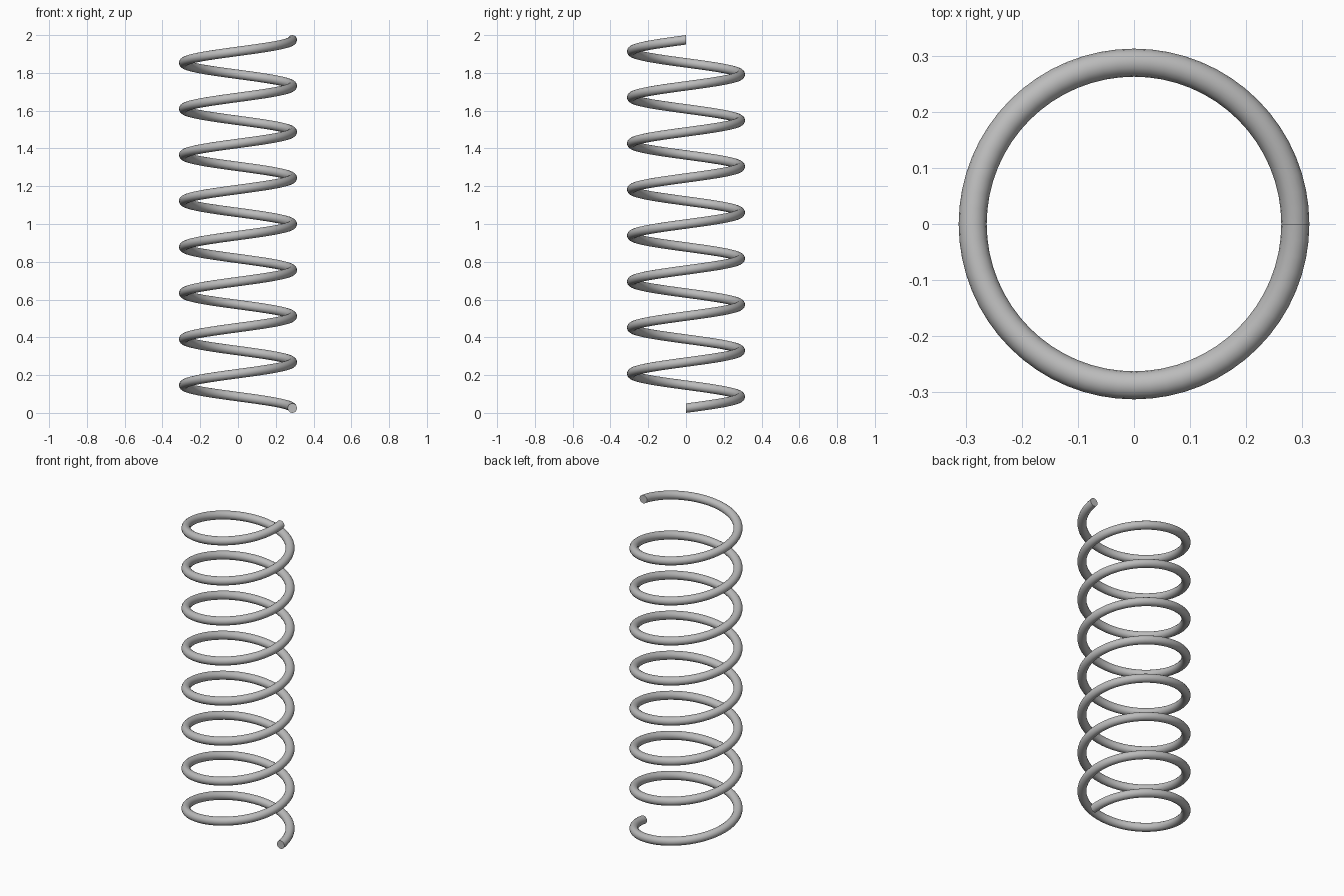
import bpy
import bmesh
from math import cos, sin, pi, radians

default = bpy.data.objects.get("Cube")
if default:
    bpy.data.objects.remove(default, do_unlink=True)

COIL_RADIUS = 0.2875
WIRE_RADIUS = 0.025
TURNS = 8
STEPS = 64 * TURNS
SIDES = 16
RISE = 2 - 2 * WIRE_RADIUS

# Steel colour
steel = bpy.data.materials.new("grey_steel")
steel.use_nodes = True
colour = (0.5, 0.5, 0.5, 1)
steel.diffuse_color = colour
bsdf = next(n for n in steel.node_tree.nodes if n.type == 'BSDF_PRINCIPLED')
bsdf.inputs["Base Color"].default_value = colour

bm = bmesh.new()


def wire_ring(step):
    """Upright circular section of the wire, at one step along the coil."""
    turn = 2 * pi * TURNS * step / STEPS
    height = WIRE_RADIUS + RISE * step / STEPS
    ring = []
    for i in range(SIDES):
        a = 2 * pi * i / SIDES
        r = COIL_RADIUS + WIRE_RADIUS * cos(a)
        ring.append(bm.verts.new((r * cos(turn), r * sin(turn),
                                  height + WIRE_RADIUS * sin(a))))
    return ring


# Coil: rings swept up the helix and bridged, with a flat cap on each end
rings = [wire_ring(s) for s in range(STEPS + 1)]
for low, high in zip(rings, rings[1:]):
    for i in range(SIDES):
        j = (i + 1) % SIDES
        bm.faces.new((low[i], low[j], high[j], high[i]))
bm.faces.new(rings[0])
bm.faces.new(rings[-1])
bmesh.ops.recalc_face_normals(bm, faces=bm.faces)

mesh = bpy.data.meshes.new("spring_coil")
bm.to_mesh(mesh)
bm.free()
mesh.materials.append(steel)
coil = bpy.data.objects.new("spring_coil", mesh)
bpy.context.collection.objects.link(coil)

# Smooth wire with crisp ends
bpy.ops.object.select_all(action='DESELECT')
coil.select_set(True)
bpy.context.view_layer.objects.active = coil
bpy.ops.object.shade_smooth_by_angle(angle=radians(40))
